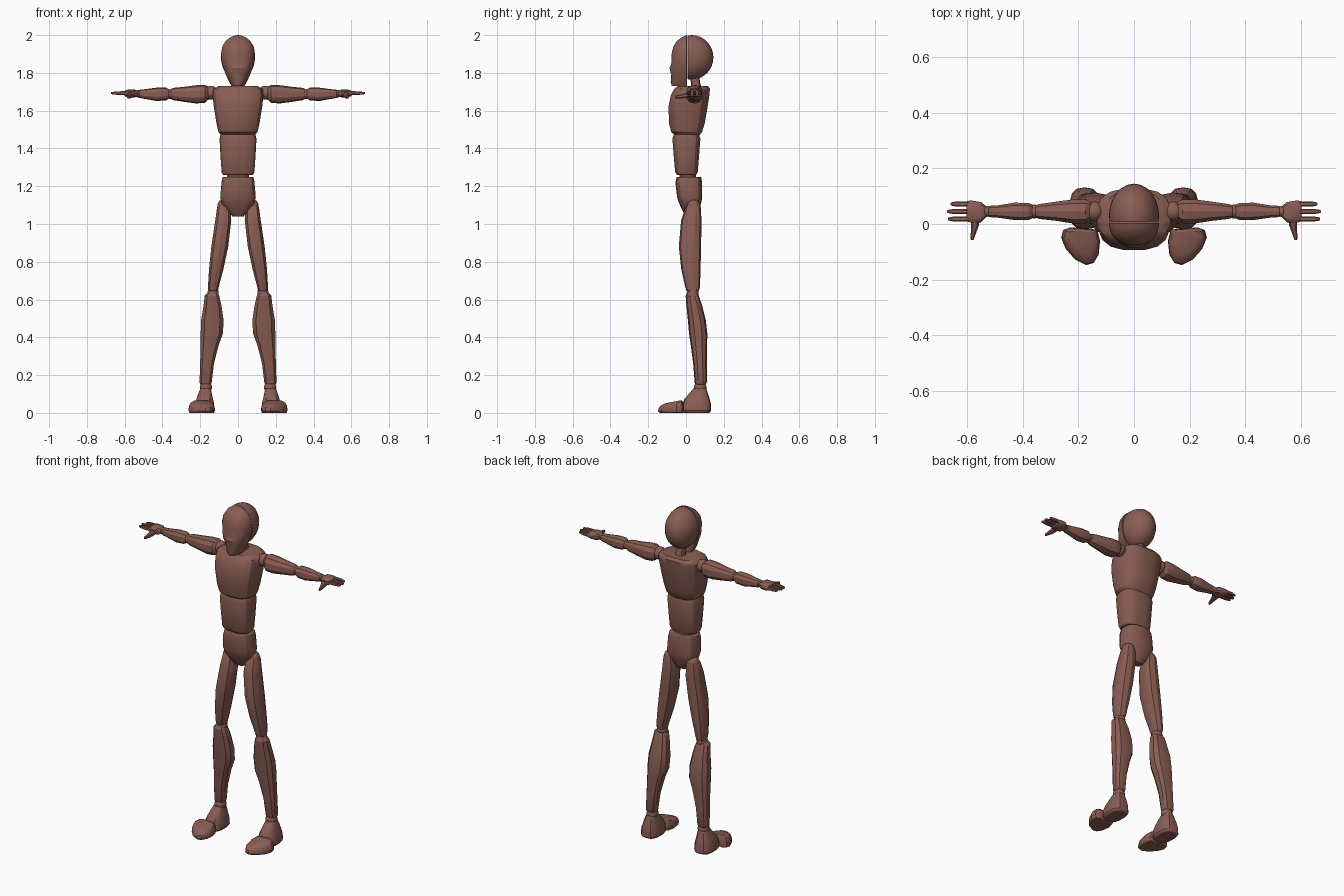
import bpy, bmesh, math
from mathutils import Vector

wood = bpy.data.materials.new("wood")
wood.diffuse_color = (0.25, 0.11, 0.085, 1)


def finish(name, bm, mirror=False, bevel=0.004):
    bmesh.ops.recalc_face_normals(bm, faces=bm.faces)
    me = bpy.data.meshes.new(name)
    bm.to_mesh(me)
    bm.free()
    ob = bpy.data.objects.new(name, me)
    bpy.context.collection.objects.link(ob)
    me.materials.append(wood)
    bpy.ops.object.select_all(action='DESELECT')
    ob.select_set(True)
    bpy.context.view_layer.objects.active = ob
    bpy.ops.object.shade_smooth_by_angle(angle=math.radians(28))
    if bevel:
        b = ob.modifiers.new("soft_ends", 'BEVEL')
        b.width, b.segments, b.limit_method = bevel, 2, 'ANGLE'
        b.angle_limit = math.radians(55)
    if mirror:
        m = ob.modifiers.new("other_side", 'MIRROR')
        m.use_mirror_merge = False
    return ob


def bridge(bm, loops):
    n = len(loops[0])
    for a, b in zip(loops, loops[1:]):
        for i in range(n):
            bm.faces.new((a[i], a[(i + 1) % n], b[(i + 1) % n], b[i]))
    bm.faces.new(loops[0])
    bm.faces.new(loops[-1])


# Loft of rounded sections: each ring is (position, min_u, max_u, min_v, max_v)
def loft(name, axis, rings, n=12, power=2.4, mirror=False, cut_y=None, bevel=0.004):
    bm = bmesh.new()
    loops = []
    for t, u0, u1, v0, v1 in rings:
        loop = []
        for i in range(n):
            a = 2 * math.pi * (i + 0.5) / n
            c, s = math.cos(a), math.sin(a)
            u = (u0 + u1) / 2 + (u1 - u0) / 2 * math.copysign(abs(c) ** (2 / power), c)
            v = (v0 + v1) / 2 + (v1 - v0) / 2 * math.copysign(abs(s) ** (2 / power), s)
            p = {'x': (t, u, v), 'y': (u, t, v), 'z': (u, v, t)}[axis]
            loop.append(bm.verts.new(p))
        loops.append(loop)
    bridge(bm, loops)
    if cut_y is not None:
        slice_y(bm, cut_y, 1)
    return finish(name, bm, mirror, bevel)


# Cut a mesh at a y plane, drop one side and close it
def slice_y(bm, y, side):
    geom = bm.verts[:] + bm.edges[:] + bm.faces[:]
    cut = bmesh.ops.bisect_plane(bm, geom=geom, plane_co=(0, y, 0), plane_no=(0, side, 0),
                                 clear_outer=True)["geom_cut"]
    bmesh.ops.contextual_create(bm, geom=[e for e in cut if isinstance(e, bmesh.types.BMEdge)])


def ball(name, centre, radius, mirror=True):
    bm = bmesh.new()
    bmesh.ops.create_uvsphere(bm, u_segments=14, v_segments=9, radius=radius)
    bmesh.ops.translate(bm, verts=bm.verts, vec=centre)
    return finish(name, bm, mirror, 0)


# Head: face mask in front, round skull behind
face = [(1.73, .034, -.076), (1.75, .046, -.082), (1.79, .065, -.079), (1.825, .077, -.088),
        (1.85, .086, -.079), (1.9, .091, -.077), (1.94, .084, -.068), (1.97, .065, -.048),
        (1.99, .038, -.02), (1.999, .012, 0)]
loft("face", 'z', [(z, -w, w, y, .02 - y) for z, w, y in face], 20, 2.3, cut_y=.004, bevel=.002)
bm = bmesh.new()
bmesh.ops.create_uvsphere(bm, u_segments=24, v_segments=16, radius=1)
for v in bm.verts:
    v.co = Vector((v.co.x * .09, .03 + v.co.y * .115, 1.882 + v.co.z * .118))
slice_y(bm, .009, -1)
finish("skull", bm, bevel=.002)
loft("neck", 'z', [(1.68, -.035, .035, .025, .095), (1.75, -.026, .026, .025, .075),
                   (1.83, -.026, .026, .015, .065)])

# Torso
chest = [(1.467, .085, -.055, .07), (1.487, .105, -.08, .086), (1.53, .115, -.09, .1),
         (1.62, .13, -.095, .116), (1.68, .136, -.082, .125), (1.715, .134, -.064, .128),
         (1.73, .105, -.045, .118)]
loft("chest", 'z', [(z, -w, w, a, b) for z, w, a, b in chest], 16, 2.7)
belly = [(1.26, .082, -.05, .056), (1.275, .088, -.058, .063), (1.36, .094, -.066, .07),
         (1.45, .099, -.073, .077), (1.475, .094, -.066, .07)]
loft("belly", 'z', [(z, -w, w, a, b) for z, w, a, b in belly], 16, 3)
loft("waist_joint", 'z', [(1.22, -.06, .06, -.035, .055), (1.29, -.06, .06, -.035, .055)])
loft("rib_joint", 'z', [(1.44, -.07, .07, -.045, .055), (1.5, -.07, .07, -.045, .055)])
pelvis = [(1.04, .03, .0, .05), (1.065, .055, -.015, .065), (1.11, .088, -.037, .08),
          (1.14, .096, -.047, .086), (1.22, .089, -.056, .085), (1.25, .083, -.05, .08)]
loft("pelvis", 'z', [(z, -w, w, a, b) for z, w, a, b in pelvis], 14, 2.7)

# Legs
ball("hip_joint", (.075, .04, 1.095), .036)
loft("thigh", 'z', [(1.115, .06, .095, .02, .07), (1.09, .04, .112, -.002, .078),
                    (1.02, .034, .122, -.026, .082), (.88, .05, .143, -.038, .08),
                    (.76, .076, .155, -.025, .077), (.67, .1, .16, -.005, .074),
                    (.645, .105, .158, .003, .068)], 10, 2.6, True)
ball("knee_joint", (.132, .036, .635), .031)
loft("shin", 'z', [(.645, .115, .155, .01, .055), (.62, .098, .178, -.002, .068),
                   (.57, .086, .184, .002, .085), (.49, .074, .198, .01, .105),
                   (.42, .077, .2, .016, .113), (.36, .1, .2, .025, .112),
                   (.26, .126, .202, .038, .11), (.16, .138, .205, .046, .11),
                   (.15, .143, .2, .05, .105)], 10, 2.5, True)
ball("ankle_joint", (.17, .075, .135), .033)

# Feet
loft("heel", 'z', [(0, .13, .225, -.012, .125), (.012, .123, .232, -.02, .132),
                   (.05, .126, .228, -.018, .131), (.075, .132, .22, -.008, .125),
                   (.105, .138, .21, .02, .115), (.13, .145, .2, .04, .108)], 14, 2.8, True)
outline = [(.132, -.02), (.122, -.06), (.127, -.11), (.145, -.14), (.172, -.148), (.212, -.128),
           (.245, -.09), (.262, -.05), (.255, -.022), (.23, -.012)]
bm = bmesh.new()
loops = []
for h, s in ((0, .93), (.2, 1), (.6, .97), (.85, .85), (1, .62)):
    loop = []
    for x, y in outline:
        px, py = .19 + (x - .19) * s, -.04 + (y + .04) * s
        loop.append(bm.verts.new((px, py, h * (.068 + .19 * (py + .02)))))
    loops.append(loop)
bridge(bm, loops)
finish("toes", bm, True, .003)

# Arms
ball("shoulder_joint", (.143, .045, 1.695), .037)
loft("upper_arm", 'x', [(.155, .015, .08, 1.66, 1.725), (.175, .0, .09, 1.642, 1.737),
                        (.22, .0, .09, 1.638, 1.735), (.28, .01, .082, 1.646, 1.727),
                        (.34, .017, .073, 1.655, 1.721), (.356, .022, .068, 1.662, 1.715)],
     10, 2.4, True)
ball("elbow_joint", (.36, .045, 1.688), .026)
loft("forearm", 'x', [(.364, .02, .07, 1.665, 1.712), (.38, .013, .077, 1.655, 1.722),
                      (.43, .013, .078, 1.651, 1.722), (.49, .022, .068, 1.662, 1.714),
                      (.525, .024, .066, 1.668, 1.71)], 10, 2.5, True)
ball("wrist_joint", (.53, .045, 1.69), .02)

# Hands
loft("palm", 'x', [(.532, .025, .065, 1.675, 1.705), (.55, .005, .08, 1.67, 1.713),
                   (.585, .003, .086, 1.672, 1.711), (.602, .008, .084, 1.678, 1.705)],
     10, 3, True)
for i, (y, tip) in enumerate(((.018, .67), (.045, .672), (.072, .66))):
    loft(f"finger_{i + 1}", 'x', [(.595, y - .01, y + .01, 1.682, 1.704),
                                  (.635, y - .01, y + .01, 1.683, 1.703),
                                  (tip - .01, y - .008, y + .008, 1.685, 1.7),
                                  (tip, y - .005, y + .005, 1.688, 1.698)], 8, 3, True, bevel=.002)
loft("thumb", 'y', [(.025, .553, .588, 1.672, 1.7), (-.005, .557, .588, 1.666, 1.694),
                    (-.03, .567, .588, 1.664, 1.686), (-.058, .577, .588, 1.665, 1.679)],
     8, 2.6, True, bevel=.002)
